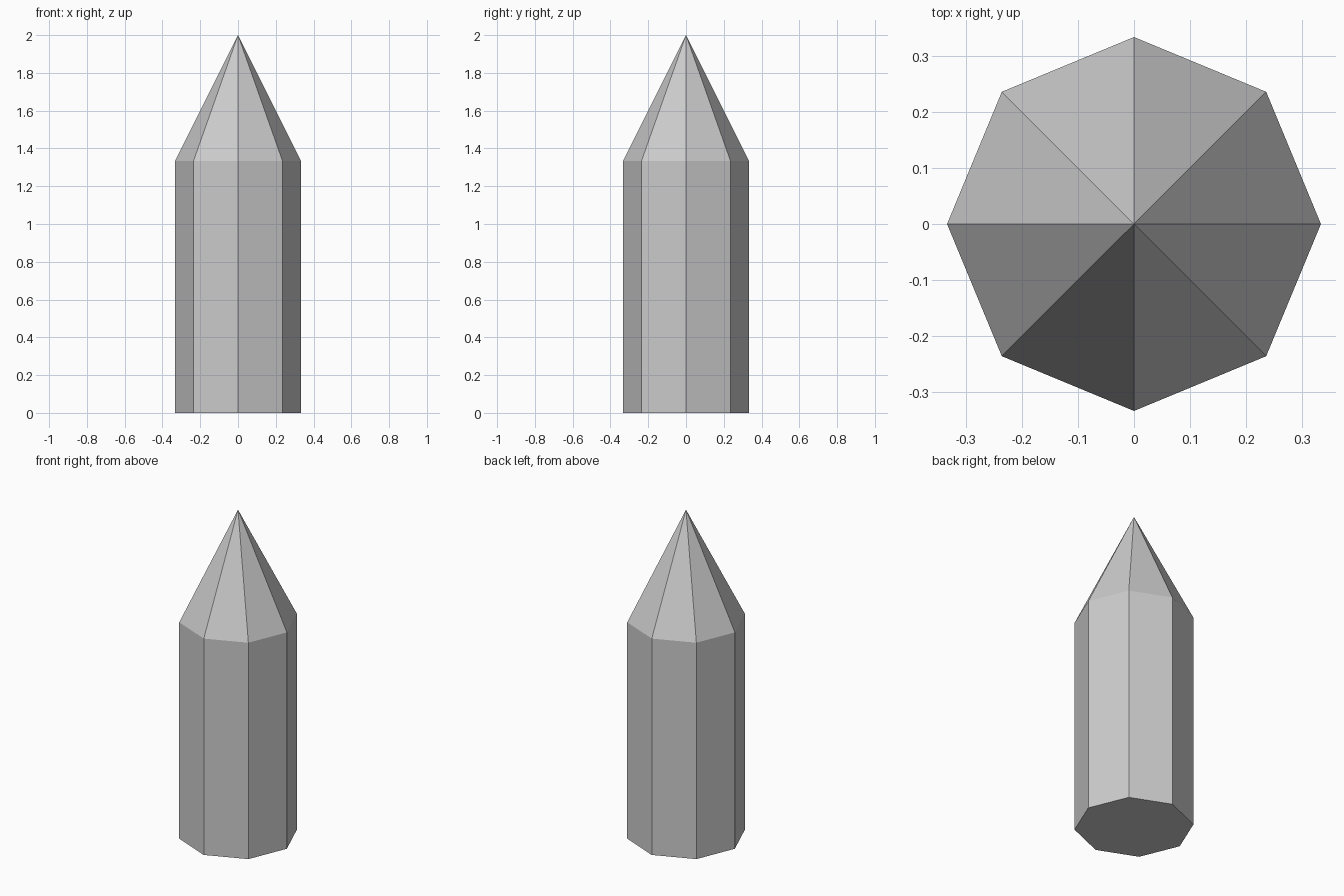
import bpy
import bmesh
from mathutils import Vector

if "Cube" in bpy.data.objects:
    bpy.data.objects.remove(bpy.data.objects["Cube"])

SIDES = 8
RADIUS = 1 / 3
SHOULDER_Z = 4 / 3
TIP_Z = 2.0

bm = bmesh.new()

# Octagonal base, with corners on the x and y axes
bmesh.ops.create_circle(bm, cap_ends=True, segments=SIDES, radius=RADIUS)
base = bm.faces[:]

# Straight shaft
shaft = bmesh.ops.extrude_face_region(bm, geom=base, use_keep_orig=True)
rim = [e for e in shaft["geom"] if isinstance(e, bmesh.types.BMVert)]
top = [e for e in shaft["geom"] if isinstance(e, bmesh.types.BMFace)]
bmesh.ops.translate(bm, verts=rim, vec=(0, 0, SHOULDER_Z))

# Pointed tip: fan the top face to a centre point and raise it
poke = bmesh.ops.poke(bm, faces=top)
poke["verts"][0].co = Vector((0, 0, TIP_Z))

bmesh.ops.recalc_face_normals(bm, faces=bm.faces[:])
mesh = bpy.data.meshes.new("pointed_post")
bm.to_mesh(mesh)
bm.free()

post = bpy.data.objects.new("pointed_post", mesh)
bpy.context.collection.objects.link(post)
